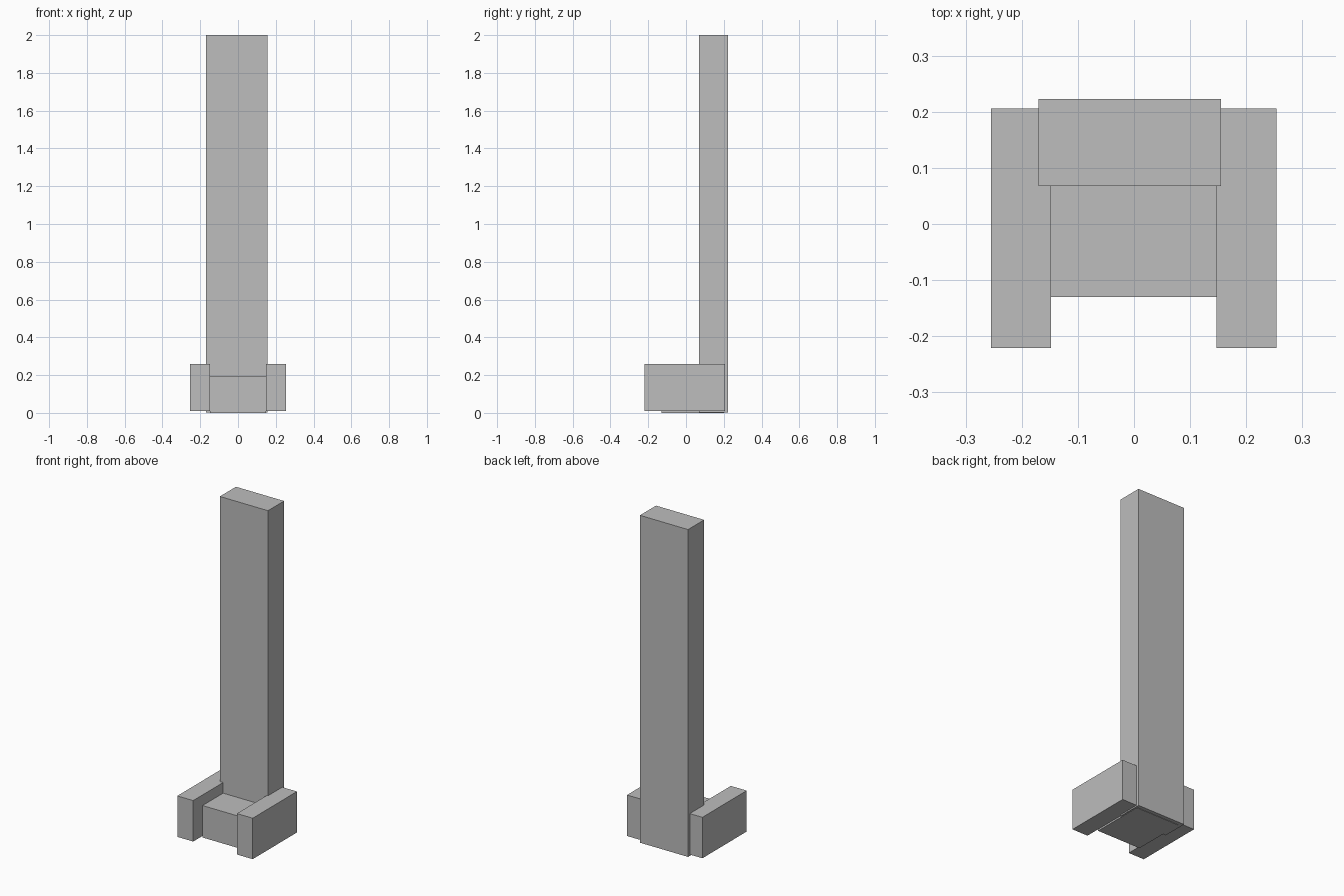
import bpy
from mathutils import Vector

default_cube = bpy.data.objects.get("Cube")
if default_cube:
    bpy.data.objects.remove(default_cube, do_unlink=True)

# Single plain grey
grey = bpy.data.materials.new("plain_grey")
grey.use_nodes = True
colour = (0.51, 0.51, 0.51, 1)
grey.diffuse_color = colour
grey.node_tree.nodes["Principled BSDF"].inputs["Base Color"].default_value = colour


def box(name, low, high):
    """Add a box spanning two opposite corners."""
    low, high = Vector(low), Vector(high)
    bpy.ops.mesh.primitive_cube_add(size=1, location=(low + high) / 2)
    part = bpy.context.object
    part.name = name
    part.data.name = name
    for vertex in part.data.vertices:
        vertex.co *= high - low
    part.data.materials.append(grey)
    return part


# Seat block between the arms
box("seat", (-0.148, -0.13, 0), (0.147, 0.2, 0.195))

# Tall backrest, slightly off centre
box("backrest", (-0.17, 0.068, 0.002), (0.155, 0.223, 2))

# Matching armrests on both sides
box("right_armrest", (-0.255, -0.221, 0.01), (-0.148, 0.206, 0.26))
box("left_armrest", (0.147, -0.221, 0.01), (0.254, 0.206, 0.26))
